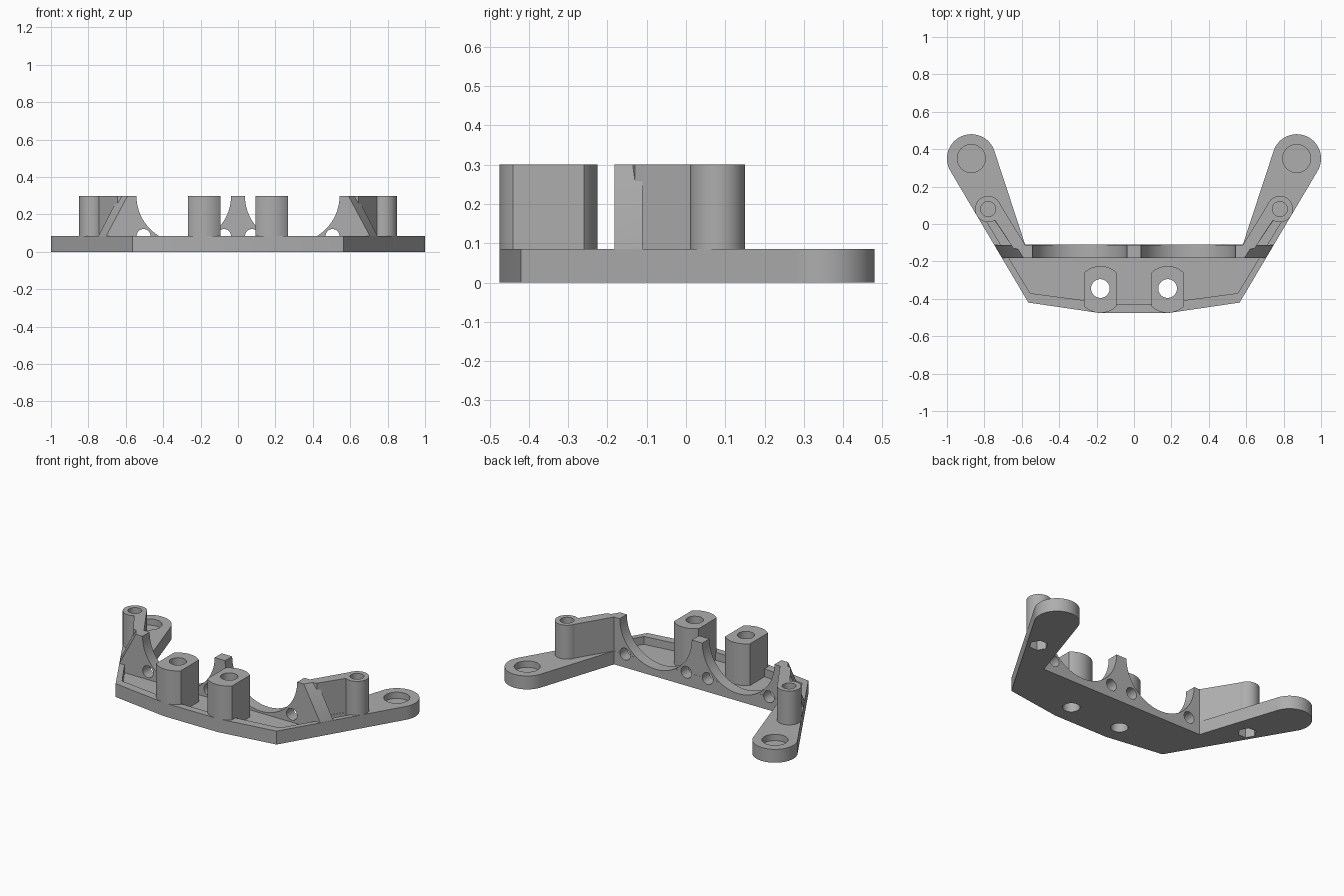
import bpy, bmesh
from math import sin, cos, radians, pi

if "Cube" in bpy.data.objects:
    bpy.data.objects.remove(bpy.data.objects["Cube"], do_unlink=True)

grey = bpy.data.materials.new("plain_grey")
grey.use_nodes = True
grey.diffuse_color = (0.42, 0.42, 0.42, 1)
grey.node_tree.nodes["Principled BSDF"].inputs["Base Color"].default_value = (0.42, 0.42, 0.42, 1)

TOP, PLATE, FLOOR = 0.30, 0.085, 0.035
WALL_FRONT, WALL_BACK = -0.182, -0.111


def loft(name, levels):
    """Solid through stacked outlines: [(z, [(x, y), ...]), ...]."""
    bm = bmesh.new()
    rings = [[bm.verts.new((x, y, z)) for x, y in ring] for z, ring in levels]
    bm.faces.new(rings[0])
    bm.faces.new(rings[-1])
    n = len(rings[0])
    for low, high in zip(rings, rings[1:]):
        for i in range(n):
            j = (i + 1) % n
            bm.faces.new((low[i], low[j], high[j], high[i]))
    bmesh.ops.recalc_face_normals(bm, faces=bm.faces)
    mesh = bpy.data.meshes.new(name)
    bm.to_mesh(mesh)
    bm.free()
    mesh.materials.append(grey)
    obj = bpy.data.objects.new(name, mesh)
    bpy.context.collection.objects.link(obj)
    return obj


def prism(name, ring, z0, z1):
    return loft(name, [(z0, ring), (z1, ring)])


def arc(cx, cy, r, a0=0, a1=360, n=64):
    steps = n if a1 - a0 >= 360 else n - 1
    return [(cx + r * cos(radians(a0 + (a1 - a0) * i / steps)),
             cy + r * sin(radians(a0 + (a1 - a0) * i / steps))) for i in range(n)]


def flip(ring):
    return [(-x, y) for x, y in ring]


def both(ring):
    """Close a right-hand half outline with its mirror image."""
    return ring + flip(ring)[::-1]


def y_cutter(x, z, r):
    """Round cutter running front to back through the cradle wall."""
    obj = prism("cutter", arc(0, 0, r, n=96), -0.08, 0.08)
    obj.rotation_euler.x = pi / 2
    obj.location = (x, -0.15, z)
    return obj


# Cutters, grouped so that parts can share them
pocket = prism("cutter", both([(0.10, -0.43), (0.555, -0.37), (0.81, 0.05),
                               (0.76, 0.04), (0.645, -0.13)]), FLOOR, 0.2)
wall_cuts, post_cuts, boss_cuts, end_cuts = [], [], [], []
for s in (1, -1):
    wall_cuts.append(y_cutter(s * 0.29, TOP, 0.253))
    for x in (0.075, 0.505):
        wall_cuts.append(y_cutter(s * x, PLATE, 0.037))
    post_cuts.append(prism("cutter", arc(s * 0.18, -0.345, 0.05), -0.1, 0.5))
    boss_cuts.append(prism("cutter", arc(s * 0.78, 0.08, 0.04), 0.12, 0.5))
    boss_cuts.append(prism("cutter", arc(s * 0.78, 0.08, 0.055, n=6), -0.1, 0.07))
    end_cuts.append(prism("cutter", arc(s * 0.87, 0.35, 0.075), 0.045, 0.5))
cutters = [pocket] + wall_cuts + post_cuts + boss_cuts + end_cuts

# Base plate with two rounded arms
half = [(0.19, -0.475), (0.565, -0.42)] + arc(0.87, 0.35, 0.13, -31, 162, 48) + [(0.582, -0.11)]
parts = [(prism("base_plate", both(half), 0, PLATE), cutters)]

# Cradle wall with sloped ends
foot = both([(0.705, WALL_FRONT), (0.746, WALL_BACK)])
crest = both([(0.59, WALL_FRONT), (0.635, WALL_BACK)])
parts.append((loft("cradle_wall", [(0.02, foot), (PLATE, foot), (TOP, crest)]), wall_cuts))

# Posts, bosses and ribs on each side
post = arc(0.18, -0.35, 0.125, -46, 46, 2)
post = arc(0.18, -0.35, 0.125, 46, 134, 24) + arc(0.18, -0.35, 0.125, 226, 314, 24)
boss = arc(0.78, 0.08, 0.07)
rib = [(0.712, 0.10), (0.582, -0.112), (0.60, -0.14), (0.645, -0.13), (0.75, 0.03), (0.75, 0.08)]
for side, shape in (("left", lambda r: r), ("right", flip)):
    parts.append((prism(side + "_flat_post", shape(post), 0.02, TOP), post_cuts))
    parts.append((prism(side + "_arm_boss", shape(boss), 0.02, TOP), boss_cuts))
    parts.append((prism(side + "_arm_rib", shape(rib), 0.02, TOP), boss_cuts))

# Cut the parts, bake the result and shade it
for obj, cuts in parts:
    for cut in cuts:
        mod = obj.modifiers.new("cut", 'BOOLEAN')
        mod.operation, mod.solver, mod.object = 'DIFFERENCE', 'EXACT', cut
    bpy.context.view_layer.update()
    graph = bpy.context.evaluated_depsgraph_get()
    baked = bpy.data.meshes.new_from_object(obj.evaluated_get(graph))
    obj.modifiers.clear()
    obj.data = baked
for cut in cutters:
    bpy.data.objects.remove(cut, do_unlink=True)
bpy.ops.object.select_all(action='DESELECT')
for obj, _ in parts:
    obj.select_set(True)
bpy.context.view_layer.objects.active = parts[0][0]
bpy.ops.object.shade_smooth_by_angle(angle=radians(30))
